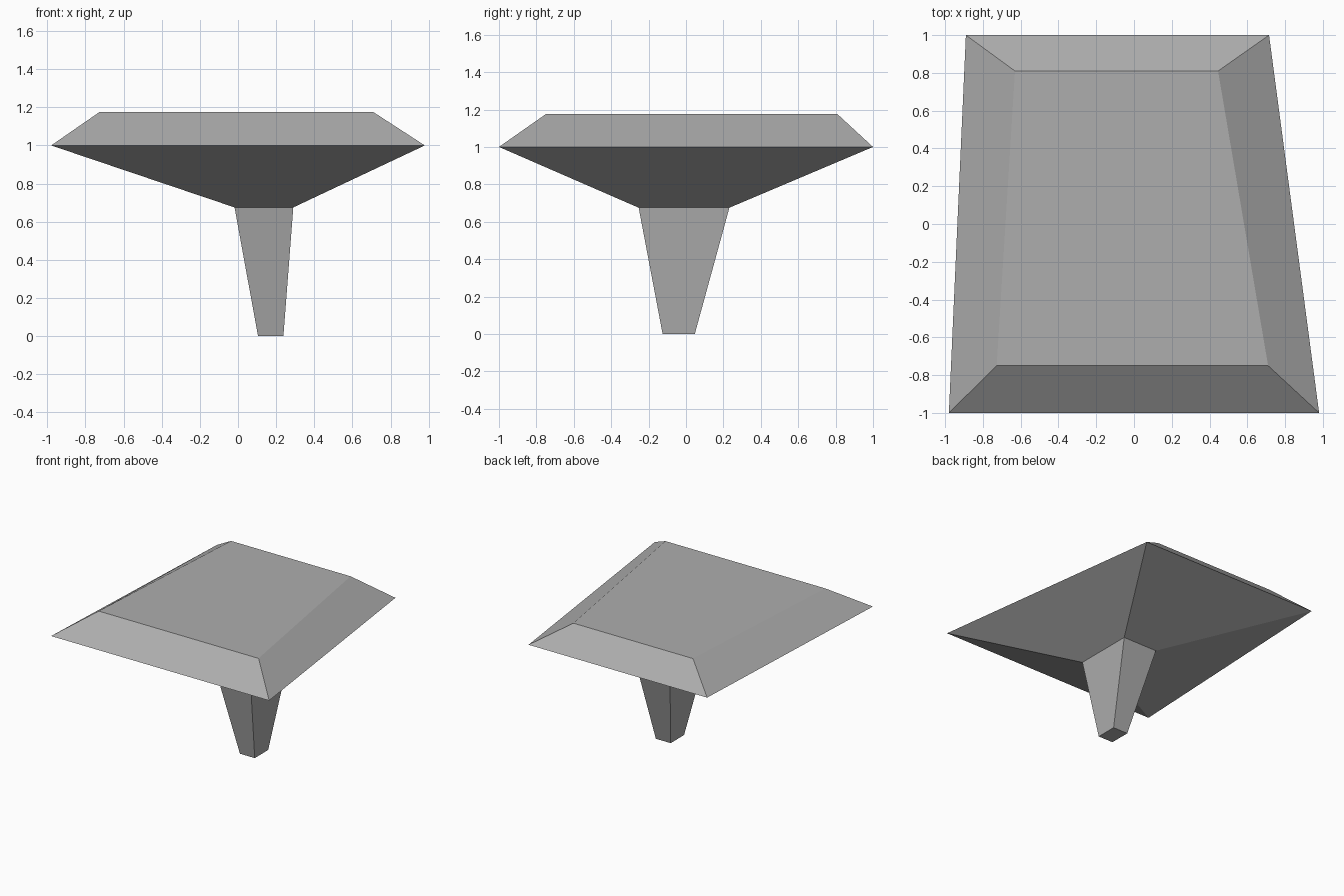
import bpy
import bmesh

default = bpy.data.objects.get("Cube")
if default:
    bpy.data.objects.remove(default, do_unlink=True)

grey = bpy.data.materials.new("plain grey")
grey.use_nodes = True
colour = (0.42, 0.42, 0.42, 1)
grey.diffuse_color = colour
grey.node_tree.nodes["Principled BSDF"].inputs["Base Color"].default_value = colour


def ring(z, front_y, back_y, front_x, back_x=None):
    """Four corners of a level section, anticlockwise from above."""
    back_x = back_x or front_x
    return [(front_x[0], front_y, z), (front_x[1], front_y, z),
            (back_x[1], back_y, z), (back_x[0], back_y, z)]


def loft(name, rings, cap_bottom=False, cap_top=False):
    """Flat-sided body through the rings, from the lowest to the highest."""
    bm = bmesh.new()
    loops = [[bm.verts.new(p) for p in r] for r in rings]
    for low, high in zip(loops, loops[1:]):
        for i in range(4):
            j = (i + 1) % 4
            bm.faces.new((low[i], low[j], high[j], high[i]))
    if cap_bottom:
        bm.faces.new(loops[0][::-1])
    if cap_top:
        bm.faces.new(loops[-1])
    mesh = bpy.data.meshes.new(name)
    bm.to_mesh(mesh)
    bm.free()
    mesh.materials.append(grey)
    obj = bpy.data.objects.new(name, mesh)
    bpy.context.collection.objects.link(obj)
    return obj


# Sections shared by the two parts
foot = ring(0, -0.125, 0.047, (0.105, 0.238))
neck = ring(0.675, -0.253, 0.232, (-0.018, 0.29))
rim = ring(1.0, -1, 1, (-0.98, 0.98), (-0.89, 0.715))
deck = ring(1.175, -0.75, 0.81, (-0.727, 0.71), (-0.63, 0.445))

# Tapered leg, open where it meets the slab
loft("stem", [foot, neck], cap_bottom=True)

# Flared underside, wide rim and bevelled flat top
loft("slab", [neck, rim, deck], cap_top=True)
